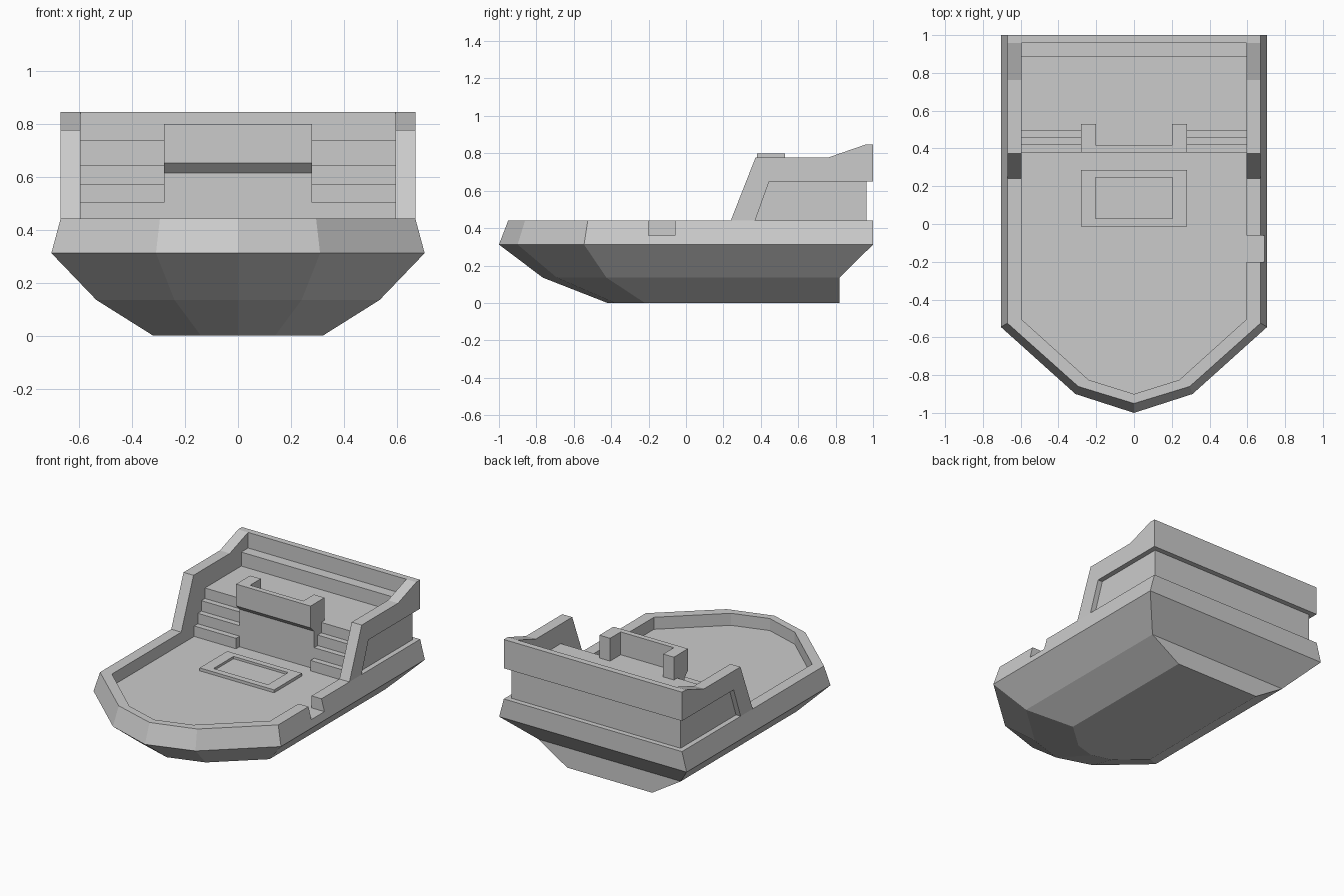
import bpy, bmesh

if "Cube" in bpy.data.objects:
    bpy.data.objects.remove(bpy.data.objects["Cube"])


def finish(bm, name):
    bmesh.ops.recalc_face_normals(bm, faces=bm.faces)
    mesh = bpy.data.meshes.new(name)
    bm.to_mesh(mesh)
    bm.free()
    obj = bpy.data.objects.new(name, mesh)
    bpy.context.collection.objects.link(obj)
    return obj


def loft(name, rings):
    """Skin rings of (z, right-hand half outline from stern to bow), mirrored in x."""
    bm = bmesh.new()
    loops = []
    for z, half in rings:
        left = [(-x, y) for x, y in reversed(half) if x > 0]
        loops.append([bm.verts.new((x, y, z)) for x, y in half + left])
    for a, b in zip(loops, loops[1:]):
        n = len(a)
        for i in range(n):
            j = (i + 1) % n
            bm.faces.new((a[i], a[j], b[j], b[i]))
    bm.faces.new(loops[0])
    bm.faces.new(loops[-1])
    return finish(bm, name)


def prism(name, profile, x0, x1, mirror=False):
    """Extrude a (y, z) profile from x0 to x1."""
    bm = bmesh.new()
    for s in ((1, -1) if mirror else (1,)):
        a = [bm.verts.new((s * x0, y, z)) for y, z in profile]
        b = [bm.verts.new((s * x1, y, z)) for y, z in profile]
        bm.faces.new(a)
        bm.faces.new(b)
        for i in range(len(a)):
            j = (i + 1) % len(a)
            bm.faces.new((a[i], a[j], b[j], b[i]))
    return finish(bm, name)


def rect(y0, y1, z0, z1):
    return [(y0, z0), (y1, z0), (y1, z1), (y0, z1)]


FLOOR, RIM, DECK = 0.36, 0.442, 0.645

# Hull with sunken front floor
hull = loft("hull", [
    (0.0, [(0.32, 0.82), (0.32, -0.22), (0.14, -0.38), (0, -0.42)]),
    (0.135, [(0.535, 0.82), (0.535, -0.425), (0.24, -0.69), (0, -0.765)]),
    (0.312, [(0.705, 1.0), (0.705, -0.545), (0.31, -0.9), (0, -1.0)]),
    (RIM, [(0.67, 1.0), (0.67, -0.525), (0.295, -0.86), (0, -0.95)]),
    (RIM, [(0.595, 0.495), (0.595, -0.505), (0.24, -0.825), (0, -0.9)]),
    (FLOOR, [(0.595, 0.495), (0.595, -0.505), (0.24, -0.825), (0, -0.9)]),
])

# Notch through the right gunwale
cutter = prism("notch_cutter", rect(-0.2, -0.06, FLOOR + 0.0005, 0.6), 0.55, 0.8)
cutter.hide_render = True
mod = hull.modifiers.new("notch", 'BOOLEAN')
mod.operation, mod.solver, mod.object = 'DIFFERENCE', 'EXACT', cutter
bpy.context.view_layer.objects.active = hull
bpy.ops.object.modifier_apply(modifier=mod.name)
bpy.data.objects.remove(cutter)

# Floor hatch with raised frame
outer = [(0.28, 0.285), (0.28, -0.012)]
inner = [(0.205, 0.245), (0.205, 0.03)]
loft("floor_hatch", [(FLOOR, outer), (0.38, outer), (0.38, inner), (0.364, inner)])

# Raised aft deck with rear bench
prism("aft_deck", [(0.495, RIM), (0.495, DECK), (0.885, DECK), (0.885, 0.74),
                   (0.96, 0.74), (0.96, RIM)], -0.595, 0.595)

# Stairs either side of the centre block
stairs = [(0.495, FLOOR)]
step = (DECK - FLOOR) / 4
for i in range(4):
    y = 0.379 + i * 0.0387
    stairs += [(y, FLOOR + i * step), (y, FLOOR + (i + 1) * step)]
stairs = stairs[:-2]
stairs.append((0.495, FLOOR + 3 * step))
prism("stairs", stairs, 0.28, 0.595, mirror=True)

# Centre block with overhanging railing front, and railing wings
prism("centre_block", [(0.416, FLOOR), (0.416, 0.615), (0.379, 0.652), (0.379, 0.8),
                       (0.416, 0.8), (0.416, DECK), (0.495, DECK), (0.495, FLOOR)],
      -0.28, 0.28)
prism("railing_wings", rect(0.416, 0.53, DECK, 0.8), 0.2, 0.28, mirror=True)

# Side walls: inner skin, then outer skin leaving the recess below
top = [(0.24, RIM), (0.372, 0.778), (0.762, 0.778), (0.958, 0.846), (1.0, 0.846), (1.0, 0.65)]
prism("side_walls", top + [(0.965, 0.65), (0.965, RIM)], 0.595, 0.635, mirror=True)
prism("side_wall_panels", top + [(0.445, 0.65), (0.37, RIM)], 0.635, 0.67, mirror=True)

# Stern wall
prism("stern_wall", [(0.958, RIM), (0.958, 0.846), (1.0, 0.846), (1.0, 0.65),
                     (0.965, 0.65), (0.965, RIM)], -0.595, 0.595)
